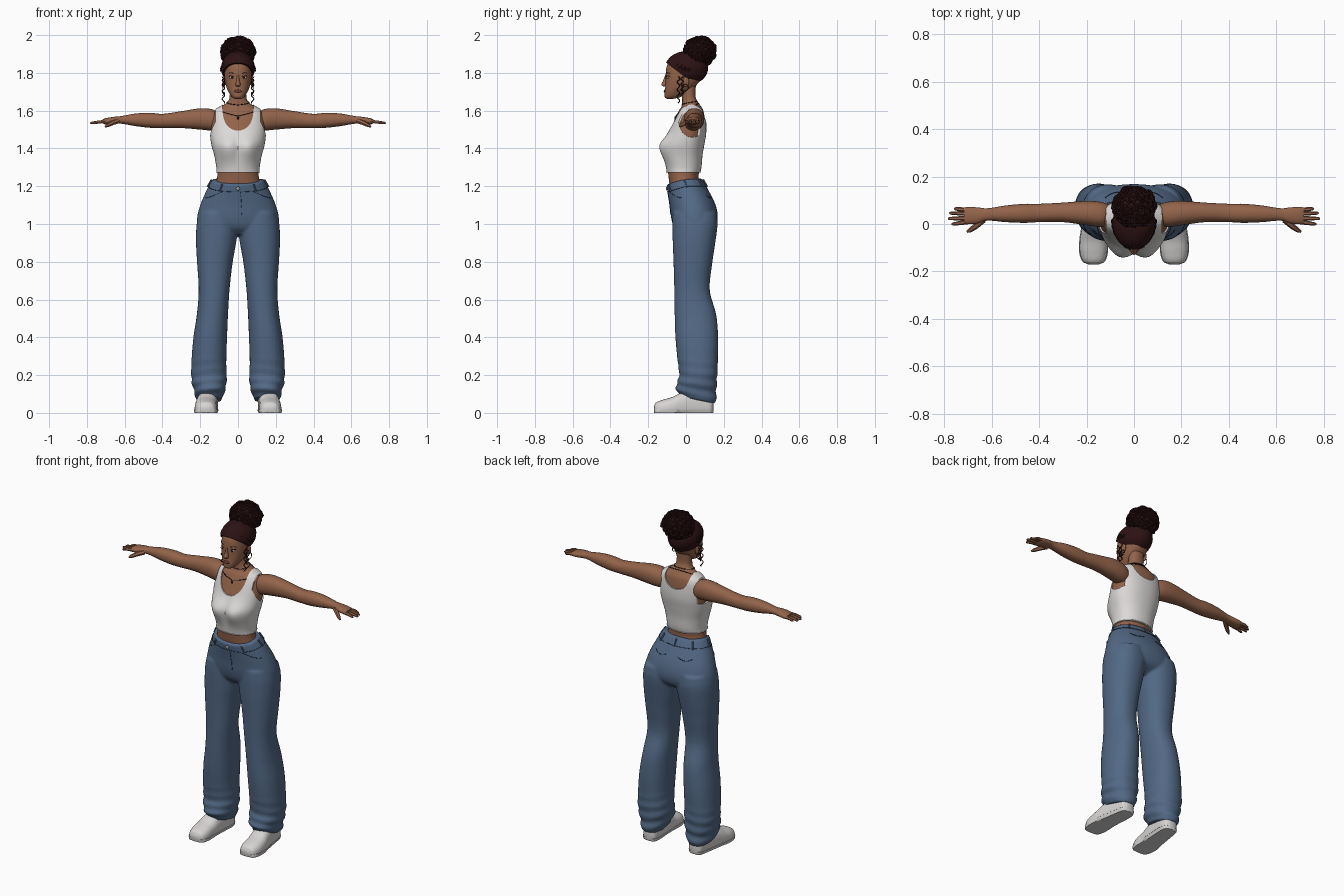
import bpy, bmesh, math, random
from mathutils import Vector, Matrix

random.seed(4)
if "Cube" in bpy.data.objects:
    bpy.data.objects.remove(bpy.data.objects["Cube"])


def material(name, *rgb):
    m = bpy.data.materials.new(name)
    m.use_nodes = True
    m.diffuse_color = (*rgb, 1)
    m.node_tree.nodes["Principled BSDF"].inputs["Base Color"].default_value = (*rgb, 1)
    return m


SKIN = material("brown skin", .29, .125, .068)
CLOTH = material("white cloth", .72, .70, .69)
DENIM = material("blue denim", .085, .14, .235)
SEAM = material("dark denim", .03, .05, .09)
HAIR = material("dark red hair", .026, .006, .007)
SHOE = material("shoe white", .68, .66, .65)
LIPS = material("lip colour", .17, .05, .04)
DARK = material("near black", .015, .01, .01)
METAL = material("grey metal", .35, .34, .33)


def activate(*obs):
    bpy.ops.object.select_all(action='DESELECT')
    for o in obs:
        o.select_set(True)
    bpy.context.view_layer.objects.active = obs[0]


def add(name, bm, mat, mirror=False):
    bmesh.ops.recalc_face_normals(bm, faces=bm.faces[:])
    me = bpy.data.meshes.new(name)
    bm.to_mesh(me)
    bm.free()
    o = bpy.data.objects.new(name, me)
    bpy.context.collection.objects.link(o)
    me.materials.append(mat)
    if mirror:
        o.modifiers.new("mirror", 'MIRROR')
    return o


def at(secs, t):
    """Smooth interpolation of section extents at position t."""
    n = len(secs)
    i = max(0, min(n - 2, sum(s[0] <= t for s in secs) - 1))
    a, b = secs[i], secs[i + 1]
    h = b[0] - a[0]
    u = (t - a[0]) / h

    def slope(j, k):
        lo, hi = secs[max(j - 1, 0)], secs[min(j + 1, n - 1)]
        return (hi[k] - lo[k]) / (hi[0] - lo[0]) * h

    return [(1 + 2 * u) * (1 - u) ** 2 * a[k] + u * (1 - u) ** 2 * slope(i, k)
            + u * u * (3 - 2 * u) * b[k] + u * u * (u - 1) * slope(i + 1, k) for k in range(1, 5)]


def surface(secs, t, ang, axis=2, p=2.2, pad=0, warp=None):
    a0, a1, b0, b1 = at(secs, t)
    c, s = math.cos(ang), math.sin(ang)
    v = [(a0 + a1) / 2 + ((a1 - a0) / 2 + pad) * math.copysign(abs(c) ** (2 / p), c),
         (b0 + b1) / 2 + ((b1 - b0) / 2 + pad) * math.copysign(abs(s) ** (2 / p), s)]
    v.insert(axis, t)
    return Vector(warp(*v) if warp else v)


def loft(name, secs, mat, n=48, steps=5, mirror=False, **kw):
    ts = [a[0] + (b[0] - a[0]) * j / steps for a, b in zip(secs, secs[1:]) for j in range(steps)]
    bm = bmesh.new()
    rings = [[bm.verts.new(surface(secs, t, math.tau * i / n, **kw)) for i in range(n)]
             for t in ts + [secs[-1][0]]]
    for r, q in zip(rings, rings[1:]):
        for i in range(n):
            bm.faces.new((r[i - 1], r[i], q[i], q[i - 1]))
    bm.faces.new(rings[0])
    bm.faces.new(rings[-1])
    return add(name, bm, mat, mirror)


def ball(name, centre, radii, mat, mirror=False, cut=None):
    bm = bmesh.new()
    bmesh.ops.create_uvsphere(bm, u_segments=32, v_segments=20, radius=1,
                              matrix=Matrix.Translation(centre) @ Matrix.Diagonal((*radii, 1)))
    if cut:
        bmesh.ops.bisect_plane(bm, geom=bm.verts[:] + bm.edges[:] + bm.faces[:],
                               plane_co=cut[0], plane_no=cut[1], clear_inner=True)
        bmesh.ops.holes_fill(bm, edges=[e for e in bm.edges if e.is_boundary])
    return add(name, bm, mat, mirror)


def tube(name, paths, r, mat, mirror=False, cyclic=False, taper=(1,)):
    cu = bpy.data.curves.new(name, 'CURVE')
    cu.dimensions = '3D'
    cu.bevel_depth, cu.bevel_resolution, cu.use_fill_caps = r, 1, True
    for path in paths:
        sp = cu.splines.new('POLY')
        sp.points.add(len(path) - 1)
        sp.use_cyclic_u = cyclic
        for i, (pt, q) in enumerate(zip(sp.points, path)):
            pt.co = (*q, 1)
            pt.radius = taper[min(i, len(taper) - 1)]
    o = bpy.data.objects.new(name, cu)
    bpy.context.collection.objects.link(o)
    cu.materials.append(mat)
    activate(o)
    bpy.ops.object.convert(target='MESH')
    if mirror:
        o.modifiers.new("mirror", 'MIRROR')
    return o


def sym(*rows):
    return [(z, -w, w, f, b) for z, w, f, b in rows]


# Torso and neck
def bust(x, y, z):
    s = .055 if z > 1.41 else .08
    g = math.exp(-((abs(x) - .058) / .07) ** 2 - ((z - 1.41) / s) ** 2)
    return x, y - .044 * g * min(1, max(0, -y / .05)), z


BODY = sym((1.19, .125, -.085, .075), (1.25, .11, -.092, .066), (1.3, .108, -.095, .075),
           (1.36, .118, -.095, .08), (1.42, .134, -.095, .09), (1.48, .141, -.085, .1),
           (1.54, .14, -.065, .1), (1.6, .122, -.038, .092), (1.625, .083, -.022, .078),
           (1.65, .052, -.02, .06), (1.68, .044, -.02, .05), (1.76, .042, -.01, .055))
loft("torso_and_neck", BODY, SKIN, warp=bust)

# Tank top, with neckline and armholes cut out
hem = (1.272, *at(BODY, 1.272))
top = loft("tank_top", [hem] + [s for s in BODY if 1.29 < s[0] < 1.61] + [(1.632, *at(BODY, 1.632))],
           CLOTH, n=72, pad=.007, warp=bust)
cutters = [loft("neck_cut_front", [(-.3, -.082, .082, 1.495, 1.72), (.03, -.082, .082, 1.495, 1.72)], CLOTH, axis=1),
           loft("neck_cut_back", [(.02, -.08, .08, 1.54, 1.7), (.3, -.08, .08, 1.54, 1.7)], CLOTH, axis=1)]
for side in (-1, 1):
    ends = sorted([(side * .119, -.04, .108, 1.46, 1.66), (side * .3, -.04, .108, 1.45, 1.66)])
    cutters.append(loft("armhole_cut", ends, CLOTH, axis=0))
for c in cutters:
    m = top.modifiers.new("cut", 'BOOLEAN')
    m.operation, m.object = 'DIFFERENCE', c
    activate(top)
    bpy.ops.object.modifier_apply(modifier=m.name)
    bpy.data.objects.remove(c)
tube("top_hem", [[surface(BODY, 1.274, math.tau * i / 48, pad=.007, warp=bust) for i in range(48)]],
     .003, CLOTH, cyclic=True)

# Arms and hands
ARM = [(.10, 0, .08, 1.5, 1.59), (.14, -.012, .093, 1.495, 1.608), (.2, -.005, .097, 1.5, 1.612),
       (.3, .008, .09, 1.508, 1.597), (.4, .008, .085, 1.508, 1.583), (.46, .005, .085, 1.509, 1.588),
       (.54, .008, .078, 1.518, 1.585), (.62, .014, .066, 1.531, 1.571), (.66, .002, .07, 1.529, 1.567),
       (.7, -.001, .072, 1.527, 1.56), (.717, .002, .069, 1.532, 1.554)]
loft("arms", ARM, SKIN, n=32, mirror=True, axis=0)
fingers = []
for y, tip, splay in ((.06, .758, .004), (.044, .778, .002), (.025, .784, -.002), (.008, .768, -.008)):
    fingers.append([(.7, y, 1.542), (.735, y + splay / 2, 1.541), (tip - .006, y + splay, 1.535),
                    (tip, y + splay, 1.534)])
tube("fingers", fingers, .0095, SKIN, True, taper=(1, .95, .7, .35))
tube("thumbs", [[(.635, .018, 1.545), (.665, -.008, 1.535), (.69, -.026, 1.522), (.703, -.033, 1.515)]],
     .014, SKIN, True, taper=(1, .9, .7, .35))


# Jeans: hips and legs fused into one surface
def waist_tilt(x, y, z):
    return x, y, z + min(0, y) * .3 * max(0, min(1, (z - 1.1) / .1))


def folds(x, y, z):
    k = max(0, 1 - z / .32)
    w = 1 + .07 * k * math.sin(z * 110 + 9 * y + 12 * x)
    drop = (y - .05) * .3 * max(0, 1 - z / .2)
    return .15 + (x - .15) * w, .06 + (y - .06) * w, z - drop


HIPS = sym((.945, .17, -.03, .1), (.98, .21, -.062, .15), (1.03, .217, -.078, .168),
           (1.1, .2, -.086, .157), (1.18, .166, -.095, .118), (1.24, .134, -.103, .085))
LEG = [(.07, .085, .222, -.03, .158), (.11, .072, .23, -.052, .16), (.15, .062, .242, -.048, .162),
       (.2, .06, .248, -.036, .166), (.28, .062, .246, -.045, .168), (.4, .058, .236, -.056, .17),
       (.52, .053, .218, -.06, .16), (.65, .045, .208, -.062, .126), (.8, .028, .217, -.066, .14),
       (.9, .01, .222, -.07, .155), (1, -.002, .219, -.072, .167), (1.06, .01, .205, -.07, .16)]
jeans = loft("jeans", HIPS, DENIM, warp=waist_tilt)
legs = loft("jeans_legs", LEG, DENIM, mirror=True, warp=folds)
activate(jeans, legs)
bpy.ops.object.convert(target='MESH')
bpy.ops.object.join()
fuse = jeans.modifiers.new("fuse", 'REMESH')
fuse.mode, fuse.voxel_size, fuse.use_smooth_shade = 'VOXEL', .007, True
soft = jeans.modifiers.new("soften", 'SMOOTH')
soft.factor, soft.iterations = .5, 5


def hip(z, deg, pad=.001):
    return surface(HIPS, z, math.radians(deg), pad=pad, warp=waist_tilt)


# Waistband seam, belt loops, pockets and button
tube("waistband_seam", [[hip(1.2, i * 7.5) for i in range(48)]], .0015, SEAM, cyclic=True)
tube("belt_loops", [[hip(1.197, d, .004), hip(1.236, d, .004)] for d in (-55, 0, 50, 90, 130, 180, 235)],
     .005, DENIM)
pocket = [hip(1.198 - .055 * math.sin(i / 8 * math.pi / 2), -62 + i * 5) for i in range(9)]
back_pocket = [hip(1.15 - .012 * math.sin(i / 6 * math.pi), 50 + i * 5) for i in range(7)]
tube("pocket_seams", [pocket, back_pocket], .0015, SEAM, True)
tube("fly_seam", [[hip(z, -86) for z in (1.2, 1.15, 1.1, 1.05)]], .001, SEAM)
ball("waist_button", hip(1.218, -90, .002), (.01, .005, .01), METAL)


# Shoes with flat soles
def flat(x, y, z):
    return x, y, max(.004, z)


def sole(x, y, z):
    return x, y, min(.018, max(0, z))


FOOT = [(-.17, .15, .19, .01, .035), (-.16, .127, .213, -.02, .054), (-.12, .113, .228, -.03, .07),
        (-.07, .112, .228, -.03, .085), (-.03, .11, .222, -.03, .105), (.03, .108, .212, -.03, .12),
        (.1, .105, .2, -.03, .12), (.135, .115, .19, -.02, .1), (.146, .135, .17, .01, .07)]
loft("shoes", FOOT, SHOE, n=32, mirror=True, axis=1, p=2.5, warp=flat)
loft("shoe_soles", FOOT, SHOE, n=32, mirror=True, axis=1, p=2.5, pad=.003, warp=sole)

# Head and face
HEAD = sym((1.662, .015, -.1, -.07), (1.67, .03, -.112, -.035), (1.69, .045, -.114, 0),
           (1.72, .06, -.11, .04), (1.76, .07, -.108, .075), (1.8, .073, -.107, .09),
           (1.84, .07, -.1, .095), (1.88, .055, -.075, .085), (1.9, .025, -.04, .05))
loft("head", HEAD, SKIN)
loft("nose", sym((1.727, .008, -.118, -.095), (1.737, .014, -.13, -.09), (1.76, .008, -.121, -.09),
                 (1.79, .006, -.109, -.09)), SKIN, n=16)
ball("ears", (.074, .0, 1.752), (.008, .016, .026), SKIN, True)
ball("eye_whites", (.032, -.096, 1.775), (.015, .006, .006), CLOTH, True)
ball("irises", (.031, -.1, 1.775), (.006, .004, .0055), DARK, True)
ball("lips", (0, -.112, 1.703), (.02, .006, .008), LIPS)
for name, z, r in (("eyebrows", 1.797, .0025), ("eyelashes", 1.781, .002)):
    arc = [surface(HEAD, z + .004 * math.sin(i * .6), math.radians(-74 + i * 5)) for i in range(6)]
    tube(name, [arc], r, DARK, True)

# Hair cap, curly bun and loose strands
ball("hair_cap", (0, .003, 1.825), (.09, .114, .09), HAIR, cut=((0, -.1, 1.85), (0, .61, .8)))
CENTRE, SIZE = Vector((0, .073, 1.915)), Vector((.085, .08, .073))
ball("bun_core", CENTRE, SIZE * .97, HAIR)
curls = []


def curl(centre, normal, r):
    q = normal.to_track_quat('Z', 'Y')
    curls.append([centre + q @ Vector((r * math.cos(a), r * math.sin(a), 0))
                  for a in (math.tau * i / 10 for i in range(10))])


for i in range(150):
    z = 1 - 2 * (i + .5) / 150
    a = i * 2.39996
    d = Vector((math.cos(a) * math.sqrt(1 - z * z), math.sin(a) * math.sqrt(1 - z * z), z))
    jitter = Vector([random.uniform(-.5, .5) for _ in range(3)])
    curl(CENTRE + d * SIZE, d + jitter, random.uniform(.009, .016))
for i in range(15):
    a = math.pi * (1 + i / 14)
    curl(Vector((.088 * math.cos(a), .1 * math.sin(a) + .01, 1.82 - .042 * math.sin(a))),
         Vector((math.cos(a), math.sin(a), .4)), .009)
tube("hair_curls", curls, .0055, HAIR, cyclic=True)
strands = []
for y, length, phase in ((-.04, .14, 0), (-.02, .1, 2)):
    strands.append([(.077 + .007 * math.cos(i * .8 + phase), y + .007 * math.sin(i * .8 + phase),
                     1.78 - length * i / 28) for i in range(29)])
tube("loose_strands", strands, .0028, HAIR, True)

# Hoop earrings and necklaces
tube("hoop_earrings", [[(.081, -.005 + .018 * math.cos(i * math.tau / 20), 1.722 + .018 * math.sin(i * math.tau / 20))
                        for i in range(20)]], .002, DARK, True, cyclic=True)
chains = [[surface(BODY, low + rise * math.sin(abs(i) / 12 * math.pi / 2), math.radians(-90 + i * 15),
                   pad=.002, warp=bust) for i in range(-12, 12)] for low, rise in ((1.572, .068), (1.63, .02))]
tube("necklaces", chains, .002, DARK, cyclic=True)
ball("pendant", surface(BODY, 1.562, -math.pi / 2, pad=.002, warp=bust), (.005, .004, .009), DARK)

# Smooth shading with crisp edges
for o in [o for o in bpy.context.scene.objects if o.type == 'MESH']:
    activate(o)
    bpy.ops.object.shade_smooth_by_angle(angle=math.radians(50))
